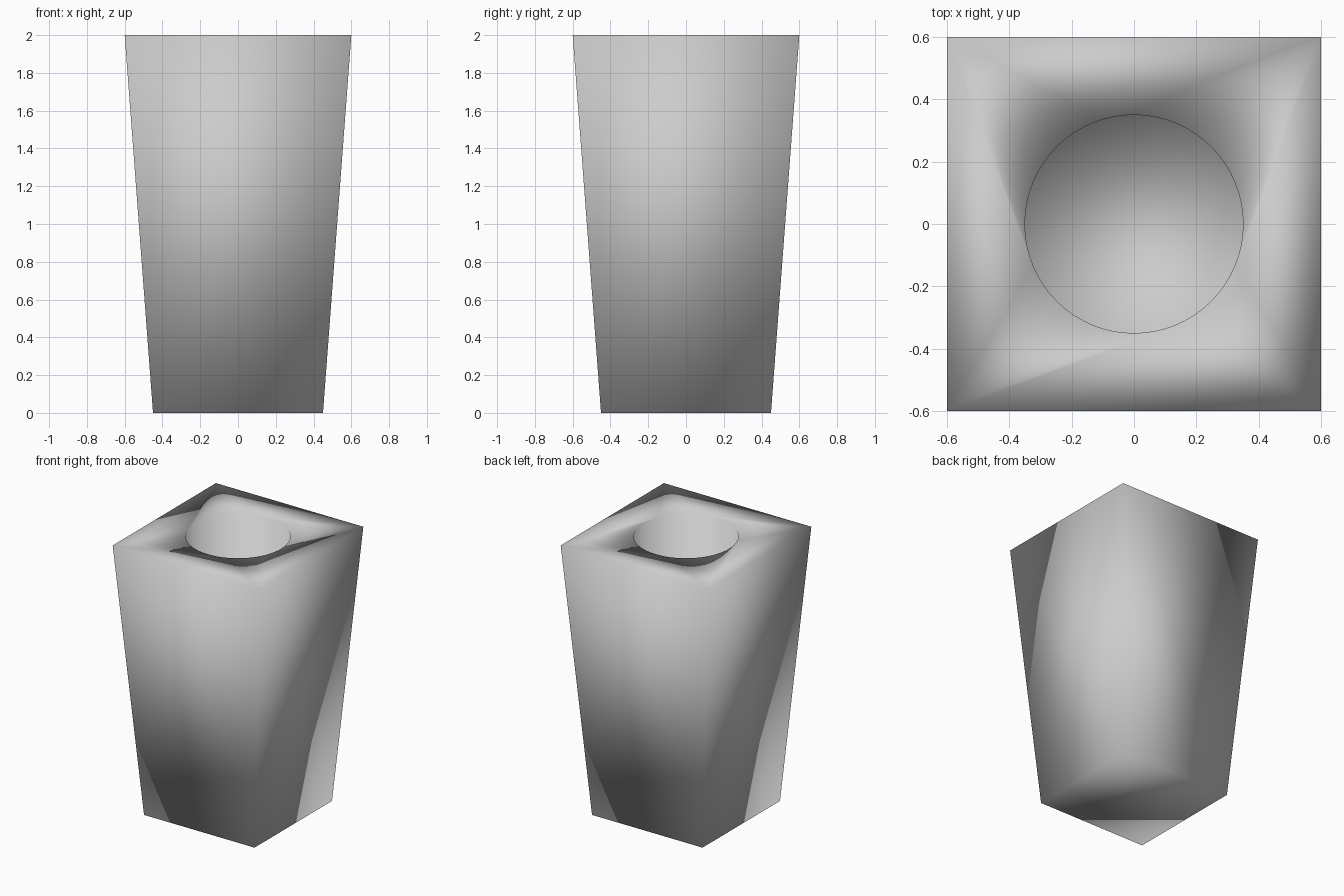
import bpy
from math import pi, sqrt

if "Cube" in bpy.data.objects:
    bpy.data.objects.remove(bpy.data.objects["Cube"])

HEIGHT, BASE_HALF, TOP_HALF = 2.0, 0.45, 0.60
HOLE_R, HOLE_DEPTH = 0.35, 0.8


def smooth(obj):
    for p in obj.data.polygons:
        p.use_smooth = True


# Tapered square body
bpy.ops.mesh.primitive_cone_add(vertices=4, radius1=BASE_HALF * sqrt(2),
                                radius2=TOP_HALF * sqrt(2), depth=HEIGHT,
                                location=(0, 0, HEIGHT / 2), rotation=(0, 0, pi / 4))
body = bpy.context.object
body.name = "planter_body"
bpy.ops.object.transform_apply(location=True, rotation=True, scale=True)
smooth(body)

# Round well cutter
bpy.ops.mesh.primitive_cylinder_add(vertices=64, radius=HOLE_R, depth=HOLE_DEPTH * 2,
                                    location=(0, 0, HEIGHT))
cutter = bpy.context.object
cutter.name = "well_cutter"
smooth(cutter)

# Cut the blind well into the top
mod = body.modifiers.new("well", 'BOOLEAN')
mod.operation = 'DIFFERENCE'
mod.solver = 'EXACT'
mod.object = cutter
cutter.hide_render = True
bpy.context.view_layer.objects.active = body
bpy.ops.object.modifier_apply(modifier=mod.name)
bpy.data.objects.remove(cutter)
smooth(body)
